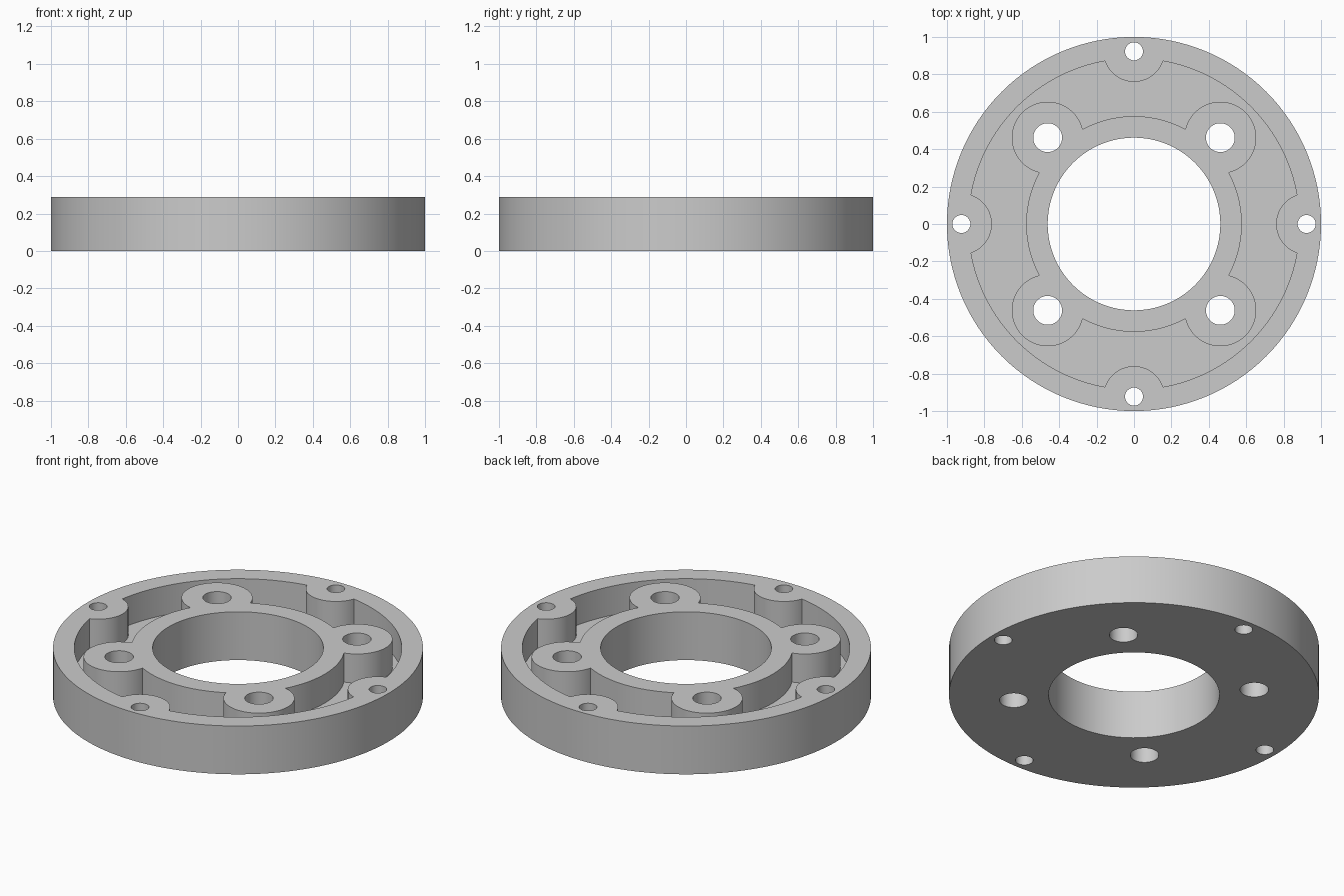
import bpy
import math

cube = bpy.data.objects.get("Cube")
if cube:
    bpy.data.objects.remove(cube, do_unlink=True)

# Main dimensions
HEIGHT = 0.288
WALL = 0.115
BORE_R = 0.4615
BOLT = 0.4615      # x and y offset of the inner bolt holes
RIM_BOLT = 0.923   # distance of the rim holes from the centre

grey = bpy.data.materials.new("plain_grey")
grey.use_nodes = True
grey.diffuse_color = (0.6, 0.6, 0.6, 1)
grey.node_tree.nodes["Principled BSDF"].inputs["Base Color"].default_value = (0.6, 0.6, 0.6, 1)


def cylinder(name, radius, low, high, x=0, y=0, sides=64):
    bpy.ops.mesh.primitive_cylinder_add(vertices=sides, radius=radius, depth=high - low,
                                        location=(x, y, (low + high) / 2))
    obj = bpy.context.object
    obj.name = name
    obj.data.materials.append(grey)
    return obj


def cut(target, cutter):
    mod = target.modifiers.new("cut", 'BOOLEAN')
    mod.operation = 'DIFFERENCE'
    mod.solver = 'EXACT'
    mod.object = cutter
    bpy.context.view_layer.objects.active = target
    bpy.ops.object.modifier_apply(modifier=mod.name)
    bpy.data.objects.remove(cutter, do_unlink=True)


inner_spots = [(sx * BOLT, sy * BOLT) for sx in (-1, 1) for sy in (-1, 1)]
rim_spots = [(RIM_BOLT * round(math.cos(i * math.pi / 2)),
              RIM_BOLT * round(math.sin(i * math.pi / 2))) for i in range(4)]

# Pocket shape: a disc that leaves the hub and all bosses standing
pocket = cylinder("pocket", 1 - WALL, WALL, 0.5, sides=128)
cut(pocket, cylinder("hub", BORE_R + WALL, -0.1, 0.6, sides=128))
for x, y in inner_spots:
    cut(pocket, cylinder("inner_boss", 0.192, -0.1, 0.6, x, y))
for x, y in rim_spots:
    cut(pocket, cylinder("rim_boss", 0.163, -0.1, 0.6, x, y))

# Flange with pocket, bore and bolt holes
flange = cylinder("flange_ring", 1, 0, HEIGHT, sides=128)
cut(flange, pocket)
cut(flange, cylinder("bore", BORE_R, -0.1, 0.6, sides=128))
for x, y in inner_spots:
    cut(flange, cylinder("inner_hole", 0.077, -0.1, 0.6, x, y, 48))
for x, y in rim_spots:
    cut(flange, cylinder("rim_hole", 0.048, -0.1, 0.6, x, y, 48))

bpy.ops.object.select_all(action='DESELECT')
flange.select_set(True)
bpy.context.view_layer.objects.active = flange
bpy.ops.object.shade_smooth_by_angle(angle=math.radians(30))
